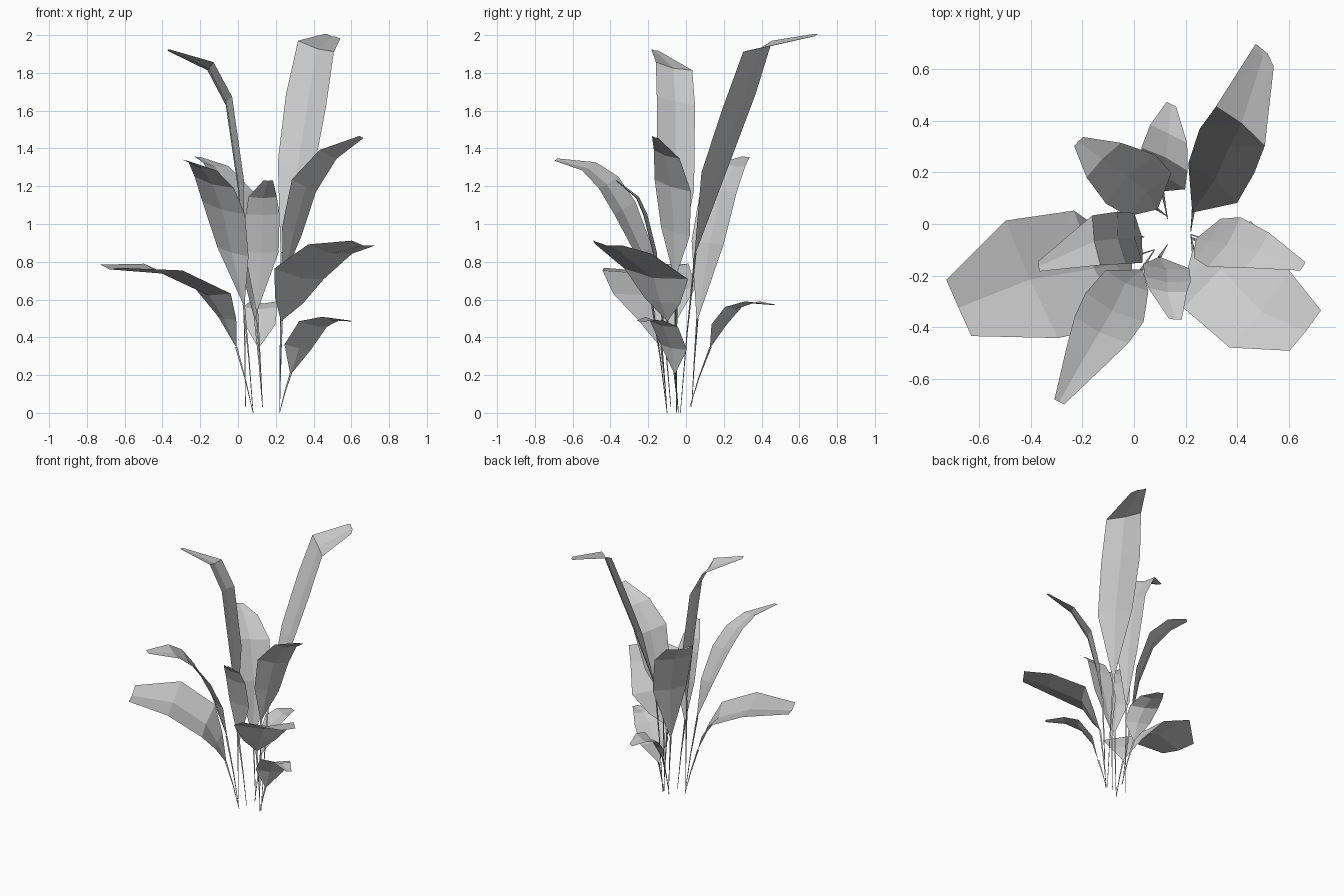
import bpy
import bmesh
from mathutils import Vector

cube = bpy.data.objects.get("Cube")
if cube:
    bpy.data.objects.remove(cube, do_unlink=True)

# One plain grey for the whole plant
grey = bpy.data.materials.new("plain grey")
grey.use_nodes = True
colour = (.6, .6, .6, 1)
grey.diffuse_color = colour
grey.node_tree.nodes["Principled BSDF"].inputs["Base Color"].default_value = colour

FOLD = .07          # depth of the crease along the midrib, relative to half width
STEM_SIDES = 3


def finish(bm, name):
    """Turn a bmesh into a flat shaded object."""
    mesh = bpy.data.meshes.new(name)
    bm.to_mesh(mesh)
    bm.free()
    mesh.materials.append(grey)
    obj = bpy.data.objects.new(name, mesh)
    bpy.context.scene.collection.objects.link(obj)
    return obj


def make_stem(name, root, top):
    """Thin three-sided stalk that tapers towards the ground and bows slightly."""
    root, top = Vector(root), Vector(top)
    middle = root.lerp(top, .5)
    middle.xy = root.xy.lerp(top.xy, .45)
    bm = bmesh.new()
    rings = []
    for centre, radius in ((root, .0015), (middle, .003), (top, .006)):
        corners = (Vector((radius, 0, 0)), Vector((-radius, radius, 0)),
                   Vector((-radius, -radius, 0)))
        rings.append([bm.verts.new(centre + corner) for corner in corners])
    for low, high in zip(rings, rings[1:]):
        for i in range(STEM_SIDES):
            j = (i + 1) % STEM_SIDES
            bm.faces.new((low[i], low[j], high[j], high[i]))
    return finish(bm, name)


def make_blade(name, spine, across):
    """Creased leaf surface: spine points carry a half width, across is the side direction."""
    centres = [Vector(p[:3]) for p in spine]
    across = Vector(across).normalized()
    bm = bmesh.new()
    rows = []
    for i, centre in enumerate(centres):
        half = spine[i][3]
        along = centres[min(i + 1, len(centres) - 1)] - centres[max(i - 1, 0)]
        up = across.cross(along).normalized()
        if up.z < 0:
            up.negate()
        crease = up * FOLD * half
        points = (centre - across * half + crease, centre - crease,
                  centre + across * half + crease)
        rows.append([bm.verts.new(p) for p in points])
    for low, high in zip(rows, rows[1:]):
        for i in range(2):
            bm.faces.new((low[i], low[i + 1], high[i + 1], high[i]))
    bmesh.ops.triangulate(bm, faces=bm.faces[:])
    # Face the upper side of the leaf outwards
    bm.normal_update()
    if sum(f.normal.z * f.calc_area() for f in bm.faces) < 0:
        bmesh.ops.reverse_faces(bm, faces=bm.faces[:])
    return finish(bm, name)


def leaf(name, root, across, *spine):
    make_stem(name + "_stem", root, spine[0][:3])
    make_blade(name + "_blade", spine, across)


# Tall leaves
leaf("tall_back_leaf", (.22, -.03, 0), (.18, -.145, -.055),
     (.23, .05, .85, .006), (.31, .165, 1.3, .125), (.365, .29, 1.65, .14),
     (.415, .385, 1.935, .125), (.5, .645, 1.99, .055), (.495, .68, 1.996, .03))
leaf("tall_right_leaf", (.04, -.05, .03), (-.03, .18, -.04),
     (.03, -.05, .75, .006), (.01, -.055, 1.2, .1), (-.055, -.055, 1.65, .105),
     (-.15, -.065, 1.83, .1), (-.37, -.165, 1.92, .02))

# Middle leaves
leaf("back_right_leaf", (.13, .03, .03), (.15, .15, -.02),
     (.09, .06, .5, .006), (.055, .12, .9, .12), (-.02, .18, 1.18, .135),
     (-.12, .25, 1.31, .095), (-.215, .32, 1.355, .025))
leaf("front_right_leaf", (.08, -.1, 0), (.24, -.12, -.07),
     (.03, -.18, .58, .006), (-.03, -.225, .85, .095), (-.08, -.33, 1.08, .13),
     (-.13, -.415, 1.215, .12), (-.19, -.515, 1.3, .085), (-.29, -.69, 1.34, .022))
leaf("front_leaf", (.13, -.08, .03), (1, -.1, 0),
     (.1, -.13, .55, .006), (.125, -.17, .85, .09), (.13, -.22, 1.05, .09),
     (.13, -.26, 1.14, .075), (.16, -.37, 1.23, .025))
leaf("left_leaf", (.22, -.05, 0), (.12, .18, -.06),
     (.24, -.06, .72, .006), (.29, -.06, .96, .095), (.355, -.075, 1.2, .12),
     (.48, -.105, 1.365, .085), (.655, -.165, 1.46, .02))

# Low leaves
leaf("broad_right_leaf", (.08, -.1, 0), (.4, -.9, -.07),
     (-.01, -.13, .35, .006), (-.065, -.15, .5, .12), (-.145, -.17, .635, .24),
     (-.4, -.215, .755, .25), (-.68, -.325, .768, .12))
leaf("broad_left_leaf", (.22, -.04, 0), (.14, .18, -.03),
     (.23, -.1, .49, .006), (.275, -.13, .59, .12), (.33, -.165, .725, .215),
     (.49, -.335, .855, .19), (.665, -.415, .892, .1))
leaf("low_back_leaf", (.13, .02, .03), (.18, -.09, 0),
     (.11, .13, .35, .006), (.12, .18, .465, .09), (.12, .255, .555, .1),
     (.135, .35, .585, .08), (.145, .465, .572, .02))
leaf("low_left_leaf", (.22, -.04, 0), (.15, .15, -.03),
     (.28, -.06, .21, .006), (.32, -.07, .345, .1), (.4, -.12, .465, .105),
     (.49, -.17, .495, .065), (.605, -.245, .485, .02))
